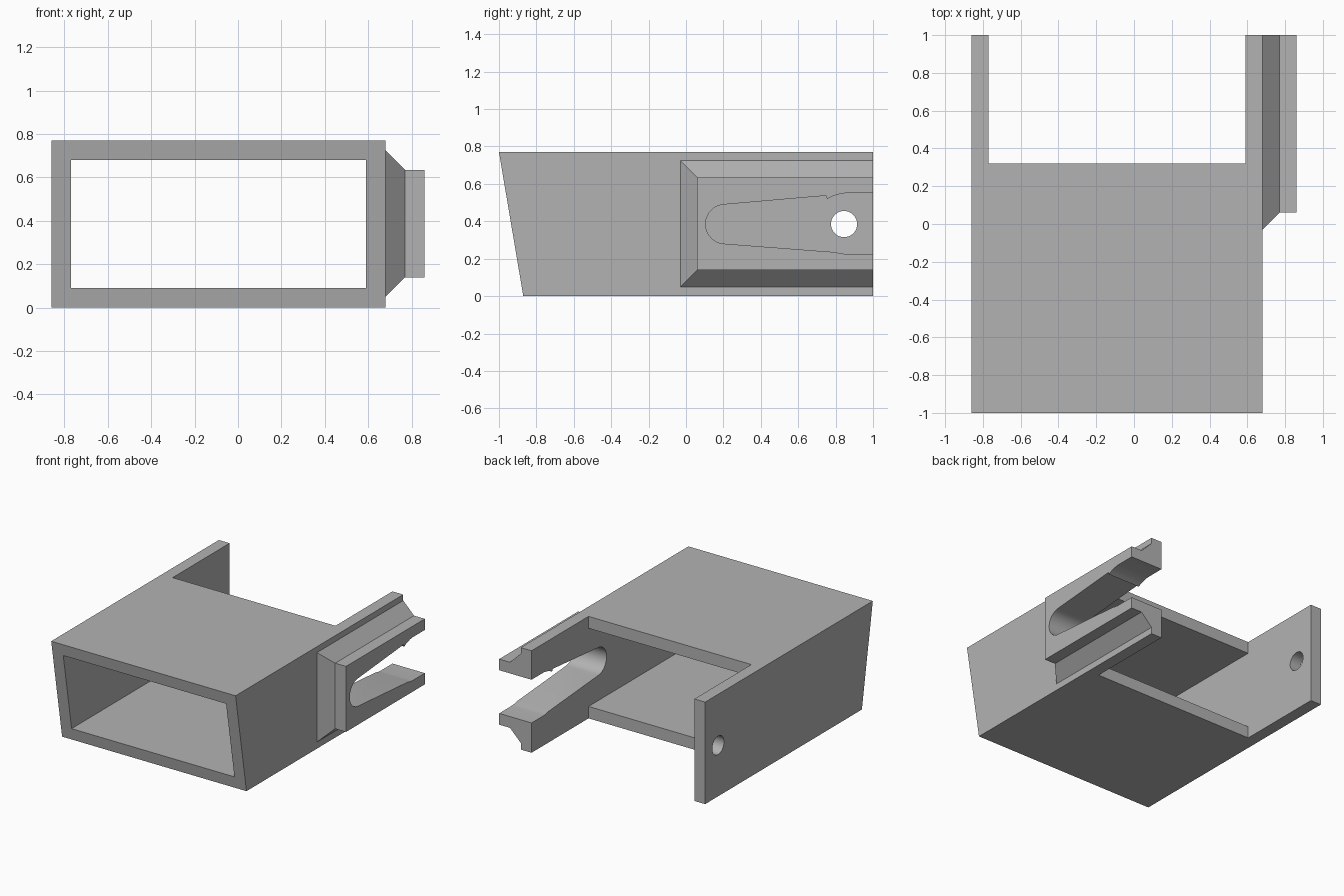
import bpy, bmesh, math
from mathutils import Vector

if "Cube" in bpy.data.objects:
    bpy.data.objects.remove(bpy.data.objects["Cube"], do_unlink=True)

grey = bpy.data.materials.new("plain grey")
grey.use_nodes = True
colour = (0.45, 0.45, 0.45, 1)
grey.diffuse_color = colour
grey.node_tree.nodes["Principled BSDF"].inputs["Base Color"].default_value = colour


def loft(name, rings):
    """Closed solid through rings of points with equal counts."""
    bm = bmesh.new()
    loops = [[bm.verts.new(p) for p in ring] for ring in rings]
    n = len(loops[0])
    for a, b in zip(loops, loops[1:]):
        for i in range(n):
            j = (i + 1) % n
            bm.faces.new((a[i], a[j], b[j], b[i]))
    bm.faces.new(loops[0])
    bm.faces.new(loops[-1])
    bmesh.ops.recalc_face_normals(bm, faces=bm.faces)
    mesh = bpy.data.meshes.new(name)
    bm.to_mesh(mesh)
    bm.free()
    mesh.materials.append(grey)
    obj = bpy.data.objects.new(name, mesh)
    bpy.context.collection.objects.link(obj)
    return obj


def prism(name, profile, x0, x1):
    """Extrude a (y, z) outline along x."""
    return loft(name, [[(x, y, z) for y, z in profile] for x in (x0, x1)])


def rect(y0, y1, z0, z1):
    return [(y0, z0), (y1, z0), (y1, z1), (y0, z1)]


def arc(cy, cz, r, start, end, steps):
    angles = [math.radians(start + (end - start) * i / steps) for i in range(steps + 1)]
    return [(cy + r * math.cos(a), cz + r * math.sin(a)) for a in angles]


def combine(target, tool, operation):
    tool.hide_render = True
    mod = target.modifiers.new(operation.lower(), 'BOOLEAN')
    mod.operation, mod.solver, mod.object = operation, 'EXACT', tool
    bpy.context.view_layer.objects.active = target
    bpy.ops.object.modifier_apply(modifier=mod.name)
    bpy.data.objects.remove(tool, do_unlink=True)


# Outer sleeve with slanted front
LEFT, RIGHT, WALL, H = -0.86, 0.68, 0.09, 0.77
MID = H / 2
housing = prism("housing", [(-0.87, 0), (1, 0), (1, H), (-1, H)], LEFT, RIGHT)

# Chamfered mounting boss on the side, its root sunk into the wall
steps = [(RIGHT - 0.04, -0.03, 0.05, 0.725), (RIGHT, -0.03, 0.05, 0.725),
         (0.77, 0.06, 0.14, 0.635), (0.86, 0.06, 0.14, 0.635)]
boss = loft("mounting_boss",
            [[(x, y, z) for y, z in rect(y0, 1, z0, z1)] for x, y0, z0, z1 in steps])
combine(housing, boss, 'UNION')

# Hollow interior, and the rear opening through top and bottom
inner = LEFT + WALL, RIGHT - WALL
combine(housing, prism("interior_cutter", rect(-1.2, 1.2, WALL, H - WALL), *inner), 'DIFFERENCE')
combine(housing, prism("rear_cutter", rect(0.32, 1.2, -0.2, H + 0.2), *inner), 'DIFFERENCE')

# Tapered snap slot through wall and boss
slot = arc(0.21, MID, 0.105, 95, 265, 24)
slot += [(0.797, 0.235), (0.825, 0.228), (0.856, 0.225), (1.2, 0.225), (1.2, 0.551),
         (0.856, 0.551), (0.825, 0.547), (0.785, 0.535), (0.754, 0.519), (0.749, 0.537)]
combine(housing, prism("slot_cutter", slot, inner[1] - 0.1, 1), 'DIFFERENCE')

# Round pin hole in the opposite wall
hole = arc(0.845, MID, 0.07, 0, 350, 35)
combine(housing, prism("hole_cutter", hole, LEFT - 0.1, inner[0] + 0.1), 'DIFFERENCE')

bpy.ops.object.select_all(action='DESELECT')
housing.select_set(True)
bpy.context.view_layer.objects.active = housing
bpy.ops.object.shade_smooth_by_angle(angle=math.radians(25))
